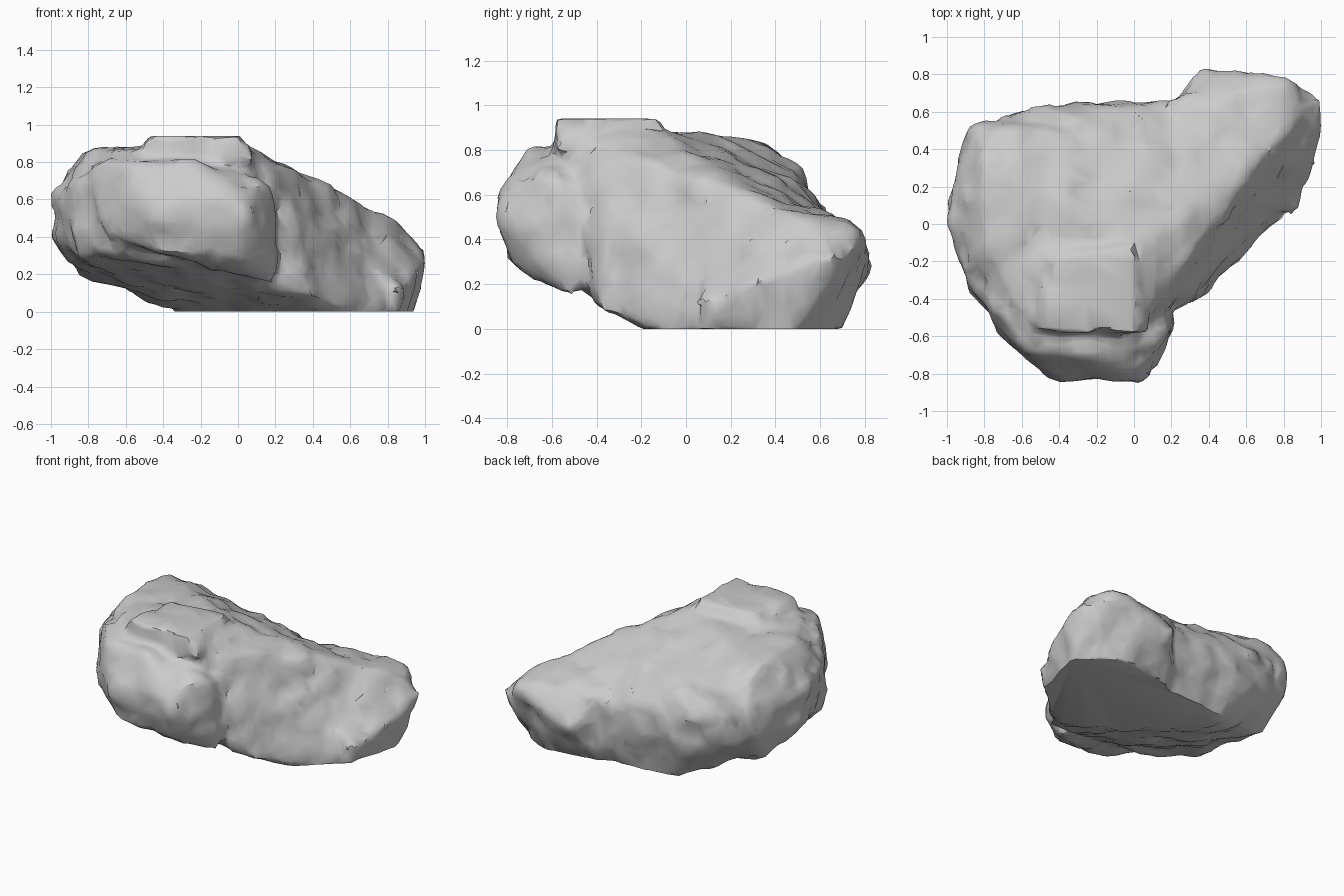
import bpy
import bmesh
from mathutils import Vector, noise

default_cube = bpy.data.objects.get("Cube")
if default_cube:
    bpy.data.objects.remove(default_cube, do_unlink=True)

# Crown height, and how far the rough mass reaches below the trimmed base
HEIGHT = 0.94
SUNK = -0.03

# Main mass: undercut front left, steep right face, sloping plateau
body = [
    (-.29, .44, SUNK), (-.25, .54, SUNK), (.47, -.16, SUNK), (.68, -.06, SUNK),
    (.84, .1, SUNK), (.93, .45, SUNK), (.5, .62, SUNK),
    (-.84, .3, .21), (-.93, .05, .3), (-.84, -.35, .3), (-.64, -.58, .33), (.39, -.38, .09),
    (-1, .1, .4), (-1, 0, .62), (-.95, .25, .6), (-.89, .5, .42), (-.87, .52, .6),
    (-.5, .6, .3), (-.2, .65, .3), (-.45, .63, .48), (-.88, -.36, .45), (-.86, -.36, .7),
    (-.82, .2, .86), (-.8, -.1, .87), (-.8, .36, .83), (-.74, .5, .73), (-.48, .5, .68),
    (-.54, -.54, .85), (0, -.56, .86), (.05, -.1, .87), (-.4, .1, .87),
    (.14, -.36, .83), (.16, -.1, .83), (.28, .1, .69),
    (-.22, .56, .54), (.15, .64, .46), (.5, .26, .6), (.75, .43, .53), (.15, .65, .25),
]

# Flat crown standing on the plateau
crown = [
    (-.49, -.57, .94), (.01, -.57, .94), (-.4, -.17, .94), (-.02, -.14, .94),
    (-.56, -.57, .8), (.07, -.58, .8), (-.52, -.1, .8), (.09, -.08, .8),
]

# Overhanging nose below the crown
nose = [
    (-.42, -.83, .45), (-.4, -.83, .6), (.02, -.83, .48), (.02, -.83, .6),
    (.12, -.75, .42), (.21, -.55, .55), (-.4, -.78, .31), (0, -.77, .29),
    (.2, -.52, .14), (-.58, -.66, .8), (-.2, -.69, .8), (0, -.72, .7),
    (.14, -.6, .69), (-.71, -.59, .4), (-.72, -.58, .65), (-.55, -.74, .6),
    (-.8, -.38, .81), (-.3, 0, .3), (.1, -.1, .5), (-.3, -.2, .82),
]

# Low tail running to the back corner
tail = [
    (.84, .1, SUNK), (.93, .48, SUNK), (.72, .65, SUNK), (.5, .66, SUNK), (.2, .6, SUNK),
    (.86, .05, .1), (.97, .35, .22), (1, .66, .32), (.96, .72, .32), (.81, .79, .42),
    (.5, .79, .36), (.38, .84, .28), (.55, .72, .5), (.8, .74, .48), (.91, .6, .44),
    (.75, .43, .53), (.5, .26, .6), (.27, .2, .64), (.2, .64, .48),
]


def add_hull(mesh, points):
    """Add the convex hull of the points as a closed shell."""
    shell = bmesh.new()
    for point in points:
        shell.verts.new(point)
    hull = bmesh.ops.convex_hull(shell, input=shell.verts)
    spare = {item for key in ("geom_interior", "geom_unused") for item in hull[key]
             if isinstance(item, bmesh.types.BMVert)}
    bmesh.ops.delete(shell, geom=list(spare), context="VERTS")
    bmesh.ops.recalc_face_normals(shell, faces=shell.faces)
    part = bpy.data.meshes.new("shell")
    shell.to_mesh(part)
    shell.free()
    mesh.from_mesh(part)
    bpy.data.meshes.remove(part)


def apply_modifier(obj, kind, **settings):
    modifier = obj.modifiers.new(kind.title(), kind)
    for key, value in settings.items():
        setattr(modifier, key, value)
    bpy.ops.object.modifier_apply(modifier=modifier.name)


# Join the masses into one skin
shells = bmesh.new()
for points in (body, crown, nose, tail):
    add_hull(shells, points)
rock_mesh = bpy.data.meshes.new("boulder")
shells.to_mesh(rock_mesh)
shells.free()
boulder = bpy.data.objects.new("boulder", rock_mesh)
bpy.context.collection.objects.link(boulder)
bpy.ops.object.select_all(action="DESELECT")
boulder.select_set(True)
bpy.context.view_layer.objects.active = boulder
apply_modifier(boulder, "REMESH", mode="VOXEL", voxel_size=0.03)
apply_modifier(boulder, "SMOOTH", factor=0.5, iterations=3)

# Weathered bumps and chips, then trim the base and crown flat
normals = [v.normal.copy() for v in boulder.data.vertices]
for vertex, normal in zip(boulder.data.vertices, normals):
    place = Vector(vertex.co)
    bump = 0.012 * noise.noise(place * 3.5) + 0.022 * noise.noise(place * 7)
    chip = 0.006 * noise.cell(place * 9)
    vertex.co += normal * (bump - chip + 0.004)
    vertex.co.z = min(max(vertex.co.z, 0), HEIGHT)

# Coarsen into broad facets with soft shading and crisp cracks
apply_modifier(boulder, "DECIMATE", ratio=0.2)
bpy.ops.object.shade_smooth_by_angle(angle=0.65)

# Plain grey stone
stone = bpy.data.materials.new("grey_stone")
stone.use_nodes = True
grey = (0.6, 0.6, 0.6, 1)
stone.diffuse_color = grey
stone.node_tree.nodes["Principled BSDF"].inputs["Base Color"].default_value = grey
boulder.data.materials.clear()
boulder.data.materials.append(stone)
